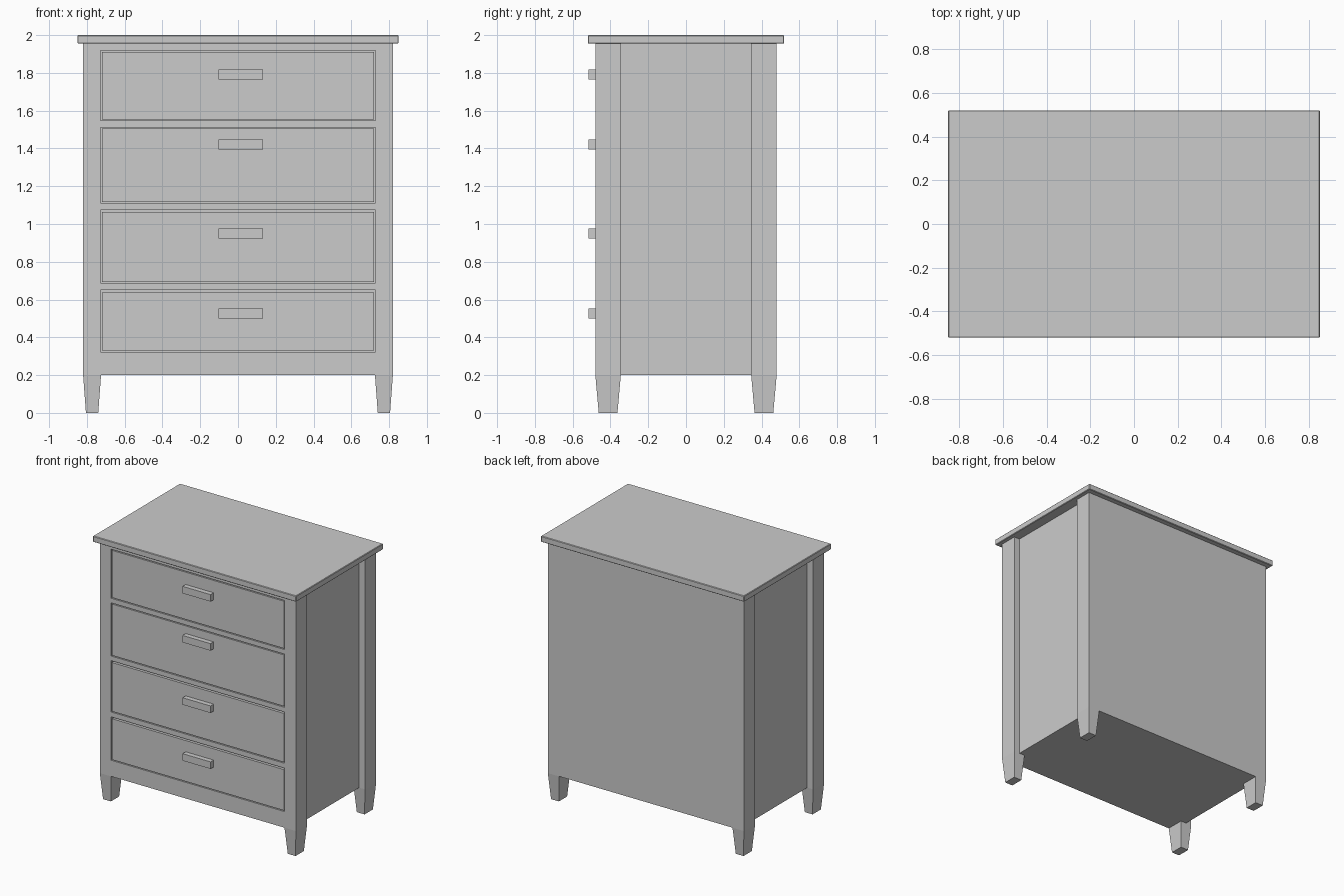
import bpy, bmesh

if "Cube" in bpy.data.objects:
    bpy.data.objects.remove(bpy.data.objects["Cube"])

def new_object(name, bm):
    bmesh.ops.recalc_face_normals(bm, faces=bm.faces)
    mesh = bpy.data.meshes.new(name)
    bm.to_mesh(mesh)
    bm.free()
    obj = bpy.data.objects.new(name, mesh)
    bpy.context.collection.objects.link(obj)
    return obj

def loft(bm, lower, upper, z0, z1):
    """Closed prism or frustum between two outlines."""
    a = [bm.verts.new((x, y, z0)) for x, y in lower]
    b = [bm.verts.new((x, y, z1)) for x, y in upper]
    bm.faces.new(a)
    bm.faces.new(b)
    for i in range(len(a)):
        j = (i + 1) % len(a)
        bm.faces.new((a[i], a[j], b[j], b[i]))

def rect(x0, x1, y0, y1):
    return [(x0, y0), (x1, y0), (x1, y1), (x0, y1)]

def box(name, x0, x1, y0, y1, z0, z1, bevel=0):
    bm = bmesh.new()
    loft(bm, rect(x0, x1, y0, y1), rect(x0, x1, y0, y1), z0, z1)
    obj = new_object(name, bm)
    if bevel:
        mod = obj.modifiers.new("edge", 'BEVEL')
        mod.width, mod.segments = bevel, 1
    return obj

# Carcass: plan outline with corner posts and recessed side panels
right = [(0.82, -0.48), (0.82, -0.345), (0.772, -0.345),
         (0.772, 0.345), (0.82, 0.345), (0.82, 0.48)]
plan = right + [(-x, y) for x, y in reversed(right)]
bm = bmesh.new()
loft(bm, plan, plan, 0.2, 1.955)
carcass = new_object("carcass", bm)

# Drawers: opening bottom, opening top, top gap, handle bottom
drawers = [(0.322, 0.650, 0.012, 0.500), (0.687, 1.075, 0.012, 0.923),
           (1.110, 1.512, 0.007, 1.394), (1.547, 1.918, 0.007, 1.765)]
gap = 0.007

# Drawer openings cut into the front
bm = bmesh.new()
for z0, z1, _, _ in drawers:
    r = rect(-0.727, 0.727, -0.6, -0.45)
    loft(bm, r, r, z0, z1)
cutter = new_object("opening_cutter", bm)
cutter.hide_render = True
cutter.hide_viewport = True
cut = carcass.modifiers.new("openings", 'BOOLEAN')
cut.operation, cut.solver, cut.object = 'DIFFERENCE', 'EXACT', cutter

# Drawer fronts and block handles
for i, (z0, z1, top_gap, hz) in enumerate(drawers, 1):
    box(f"drawer_front_{i}", -0.727 + gap, 0.727 - gap, -0.48, -0.445,
        z0 + gap, z1 - top_gap)
    box(f"handle_{i}", -0.102, 0.132, -0.517, -0.475, hz, hz + 0.053)

# Tapered legs
for sx, side in ((1, "right"), (-1, "left")):
    for sy, end in ((1, "back"), (-1, "front")):
        foot = [(sx * x, sy * y) for x, y in rect(0.74, 0.805, 0.363, 0.462)]
        head = [(sx * x, sy * y) for x, y in rect(0.725, 0.82, 0.345, 0.48)]
        bm = bmesh.new()
        loft(bm, foot, head, 0, 0.2)
        new_object(f"{end}_{side}_leg", bm)

# Overhanging top
box("top", -0.85, 0.85, -0.52, 0.52, 1.955, 2.0, bevel=0.004)
